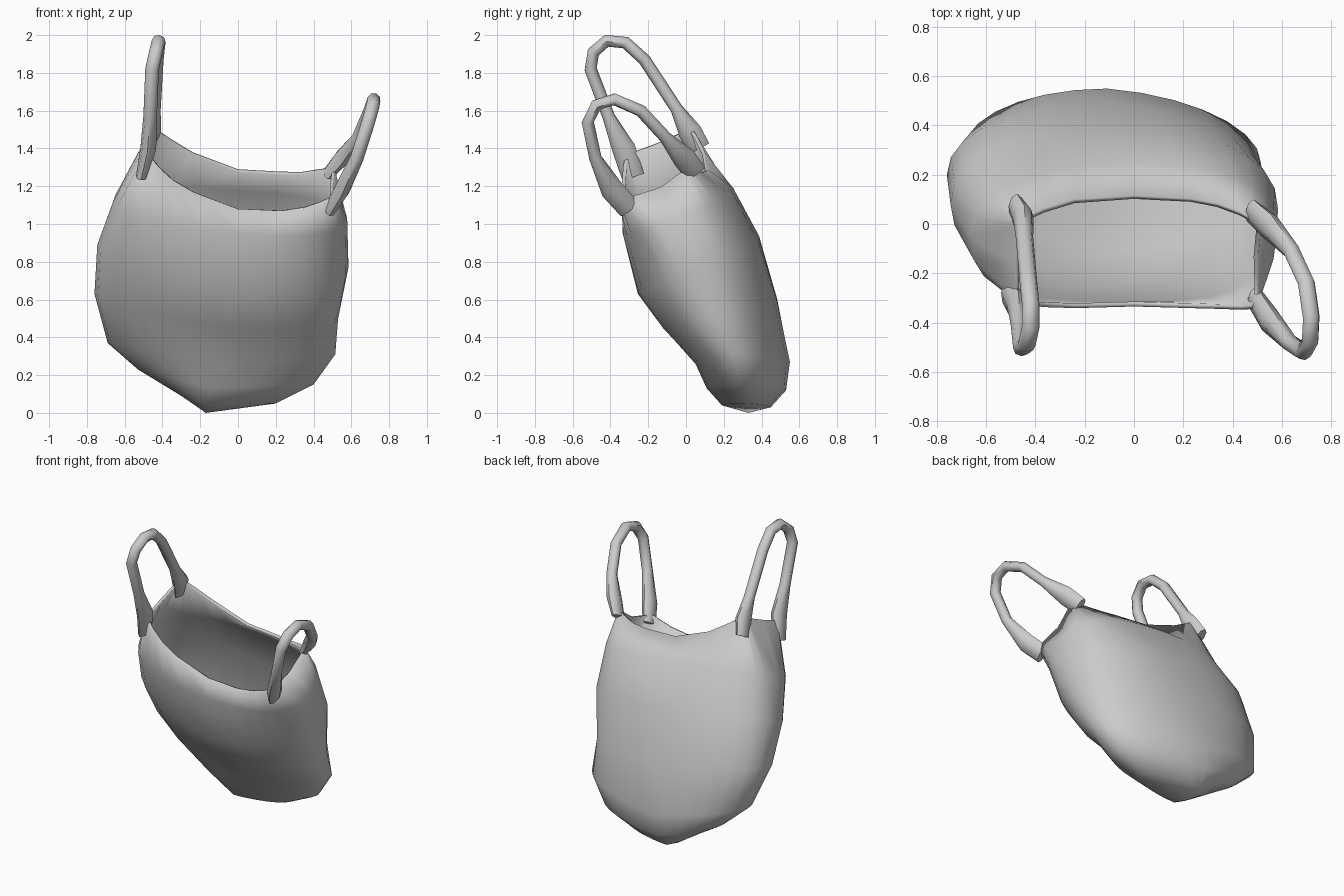
import bpy, bmesh
from math import cos, sin, pi, copysign
from mathutils import Vector

if "Cube" in bpy.data.objects:
    bpy.data.objects.remove(bpy.data.objects["Cube"])

COUNT = 28


def finish(bm, name, angle):
    bmesh.ops.recalc_face_normals(bm, faces=bm.faces)
    me = bpy.data.meshes.new(name)
    bm.to_mesh(me)
    bm.free()
    ob = bpy.data.objects.new(name, me)
    bpy.context.collection.objects.link(ob)
    bpy.ops.object.select_all(action='DESELECT')
    ob.select_set(True)
    bpy.context.view_layer.objects.active = ob
    bpy.ops.object.shade_smooth_by_angle(angle=angle)
    return ob


def loft(bm, loops):
    n = len(loops[0])
    for a, b in zip(loops, loops[1:]):
        for i in range(n):
            j = (i + 1) % n
            bm.faces.new((a[i], a[j], b[j], b[i]))


def power(v, n):
    return copysign(abs(v) ** (2 / n), v)


def section(bm, seam, front, back, left, right, n):
    """Tilted ring through a front, back, left and right point."""
    my, mz = (front[0] + back[0]) / 2, (front[1] + back[1]) / 2
    hy, hz = (back[0] - front[0]) / 2, (back[1] - front[1]) / 2
    ring = []
    for i in range(COUNT):
        a = 2 * pi * i / COUNT
        u, v = power(cos(a), n), power(sin(a), n)
        side = right if u > 0 else left
        k = abs(u)
        ring.append(bm.verts.new((seam + (side[0] - seam) * k,
                                  my + (side[1] - my) * k + hy * v,
                                  mz + (side[2] - mz) * k + hz * v)))
    return ring


# Bag body: slanted sections from rim to bottom, sides meeting at a seam
sections = [
    (0.00, (-.335, 1.08), (.115, 1.29), (-.50, -.13, 1.37), (.49, -.13, 1.16), 4.0),
    (0.00, (-.335, .95), (.25, 1.19), (-.66, -.06, 1.12), (.578, -.05, 1.03), 2.6),
    (-.03, (-.255, .63), (.39, .91), (-.745, .08, .89), (.585, .06, .77), 2.25),
    (-.07, (-.12, .45), (.485, .58), (-.76, .20, .63), (.53, .15, .50), 2.1),
    (-.11, (.05, .26), (.55, .27), (-.69, .30, .37), (.515, .25, .31), 2.0),
    (-.14, (.11, .13), (.53, .12), (-.53, .34, .23), (.40, .29, .15), 2.0),
    (-.165, (.19, .04), (.45, .03), (-.30, .33, .09), (.20, .31, .05), 2.0),
]
bm = bmesh.new()
rings = [section(bm, *s) for s in sections]

# Rim corners drawn up into webs that meet the handles
anchors = [Vector(p) for p in ((-.48, -.35, 1.43), (-.445, .01, 1.56),
                               (.55, -.40, 1.19), (.56, -.01, 1.38))]
for v in rings[0]:
    p = v.co.copy()
    for a in anchors:
        v.co += (a - p) * min(.85, 1.1 * max(0, 1 - (a - p).length / .3))

loft(bm, rings)
tip = bm.verts.new((-.17, .33, 0))
for i, v in enumerate(rings[-1]):
    bm.faces.new((v, rings[-1][(i + 1) % COUNT], tip))
body = finish(bm, "bag_body", 1.0)
wall = body.modifiers.new("wall", 'SOLIDIFY')
wall.thickness = 0.02
wall.offset = -1


def strap(name, points):
    """Looped strap that flares into the bag wall at both ends."""
    pts = [Vector(p) for p in points]
    mid = pts[len(pts) // 2]
    normal = (mid - pts[1]).cross(pts[-2] - pts[1]).normalized()
    bm = bmesh.new()
    loops = []
    for i, p in enumerate(pts):
        t = (pts[min(i + 1, len(pts) - 1)] - pts[max(i - 1, 0)]).normalized()
        across = normal.cross(t).normalized()
        end = min(i, len(pts) - 1 - i)
        w = {0: .06, 1: .062}.get(end, .033)
        d = {0: .03, 1: .042}.get(end, .036)
        loops.append([bm.verts.new(p + across * w * cos(2 * pi * k / 8)
                                   + normal * d * sin(2 * pi * k / 8))
                      for k in range(8)])
    loft(bm, loops)
    bm.faces.new(loops[0])
    bm.faces.new(loops[-1])
    finish(bm, name, 0.9)


# Two carrying handles
strap("left_handle", [
    (-.51, -.28, 1.25), (-.475, -.33, 1.40), (-.465, -.41, 1.57),
    (-.455, -.505, 1.82), (-.435, -.49, 1.91), (-.42, -.42, 1.97),
    (-.42, -.32, 1.96), (-.43, -.22, 1.87), (-.445, -.05, 1.61),
    (-.45, .02, 1.49), (-.48, .07, 1.40)])
strap("right_handle", [
    (.49, -.30, 1.08), (.55, -.39, 1.18), (.63, -.48, 1.35),
    (.69, -.52, 1.54), (.715, -.475, 1.63), (.72, -.38, 1.66),
    (.70, -.24, 1.60), (.64, -.11, 1.46),
    (.55, -.01, 1.35), (.48, .05, 1.27)])
